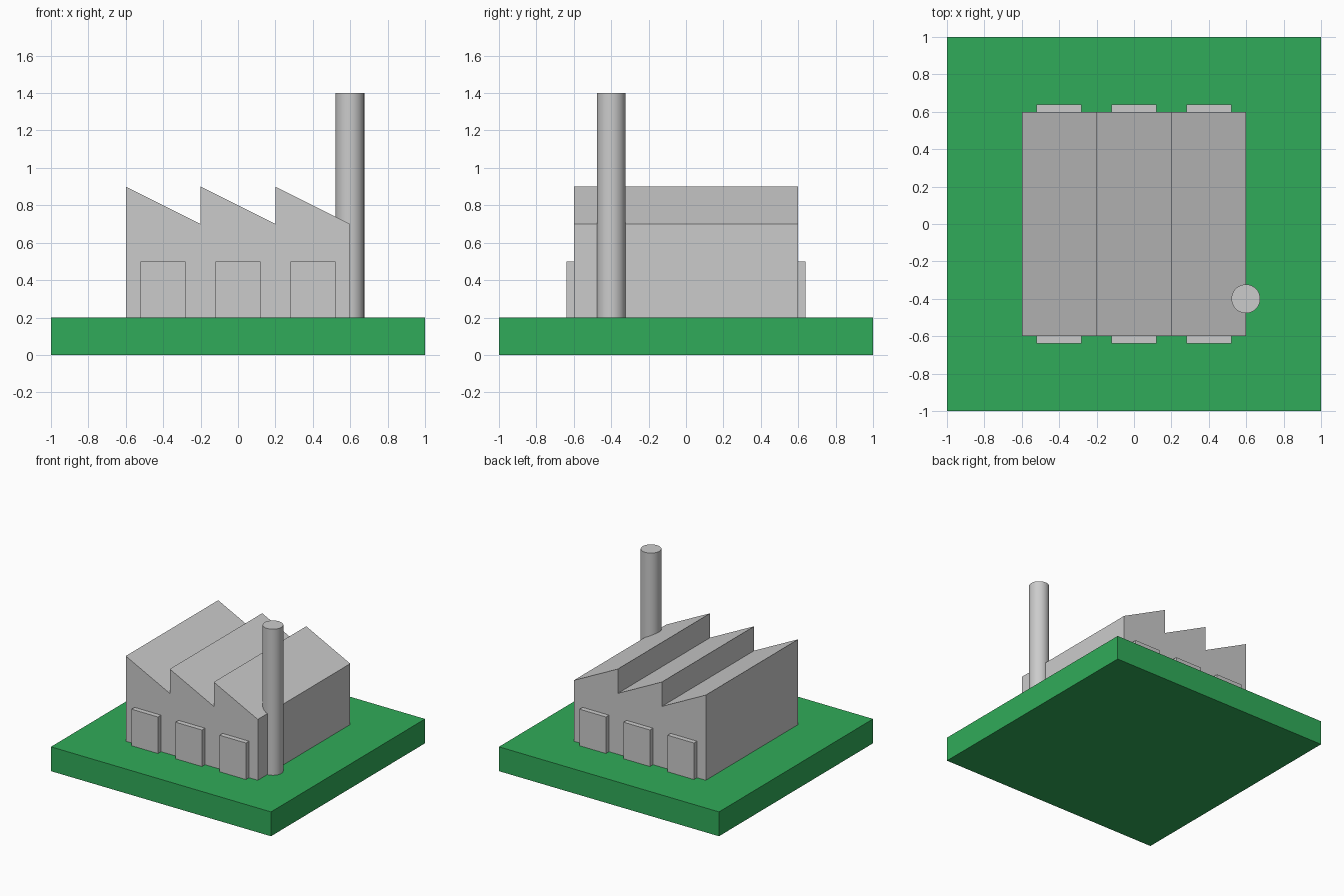
import bpy, bmesh

if "Cube" in bpy.data.objects:
    bpy.data.objects.remove(bpy.data.objects["Cube"])

BASE_TOP = 0.2
HALL_Y = 0.6


def box(name, lo, hi):
    size = [b - a for a, b in zip(lo, hi)]
    centre = [(a + b) / 2 for a, b in zip(lo, hi)]
    bpy.ops.mesh.primitive_cube_add(size=1, location=centre)
    ob = bpy.context.object
    ob.name = name
    ob.scale = size
    bpy.ops.object.transform_apply(location=False, rotation=False, scale=True)
    return ob


# Green ground slab
slab = box("ground_slab", (-1, -1, 0), (1, 1, BASE_TOP))
green = bpy.data.materials.new("green")
green.diffuse_color = (0.03, 0.41, 0.1, 1)
green.use_nodes = True
green.node_tree.nodes["Principled BSDF"].inputs["Base Color"].default_value = green.diffuse_color
slab.data.materials.append(green)

# Hall: sawtooth profile extruded from front to back
profile = [(0.6, BASE_TOP), (-0.6, BASE_TOP)]
for x in (-0.6, -0.2, 0.2):
    profile += [(x, 0.9), (x + 0.4, 0.7)]
bm = bmesh.new()
face = bm.faces.new([bm.verts.new((x, -HALL_Y, z)) for x, z in profile])
new = bmesh.ops.extrude_face_region(bm, geom=[face])["geom"]
bmesh.ops.translate(bm, vec=(0, 2 * HALL_Y, 0),
                    verts=[v for v in new if isinstance(v, bmesh.types.BMVert)])
bmesh.ops.recalc_face_normals(bm, faces=bm.faces)
mesh = bpy.data.meshes.new("sawtooth_hall")
bm.to_mesh(mesh)
bm.free()
bpy.context.collection.objects.link(bpy.data.objects.new("sawtooth_hall", mesh))

# Three raised doors on the front and on the back, slightly sunk into the wall
for side, y0, y1 in (("front", -0.64, -0.58), ("back", 0.58, 0.64)):
    for i, x in enumerate((-0.4, 0, 0.4), 1):
        box(f"{side}_door_{i}", (x - 0.12, y0, BASE_TOP), (x + 0.12, y1, 0.5))

# Chimney straddling the right wall
bpy.ops.mesh.primitive_cylinder_add(vertices=32, radius=0.077, depth=1.2,
                                    location=(0.598, -0.4, 0.8))
bpy.context.object.name = "chimney"
bpy.ops.object.shade_smooth_by_angle()
